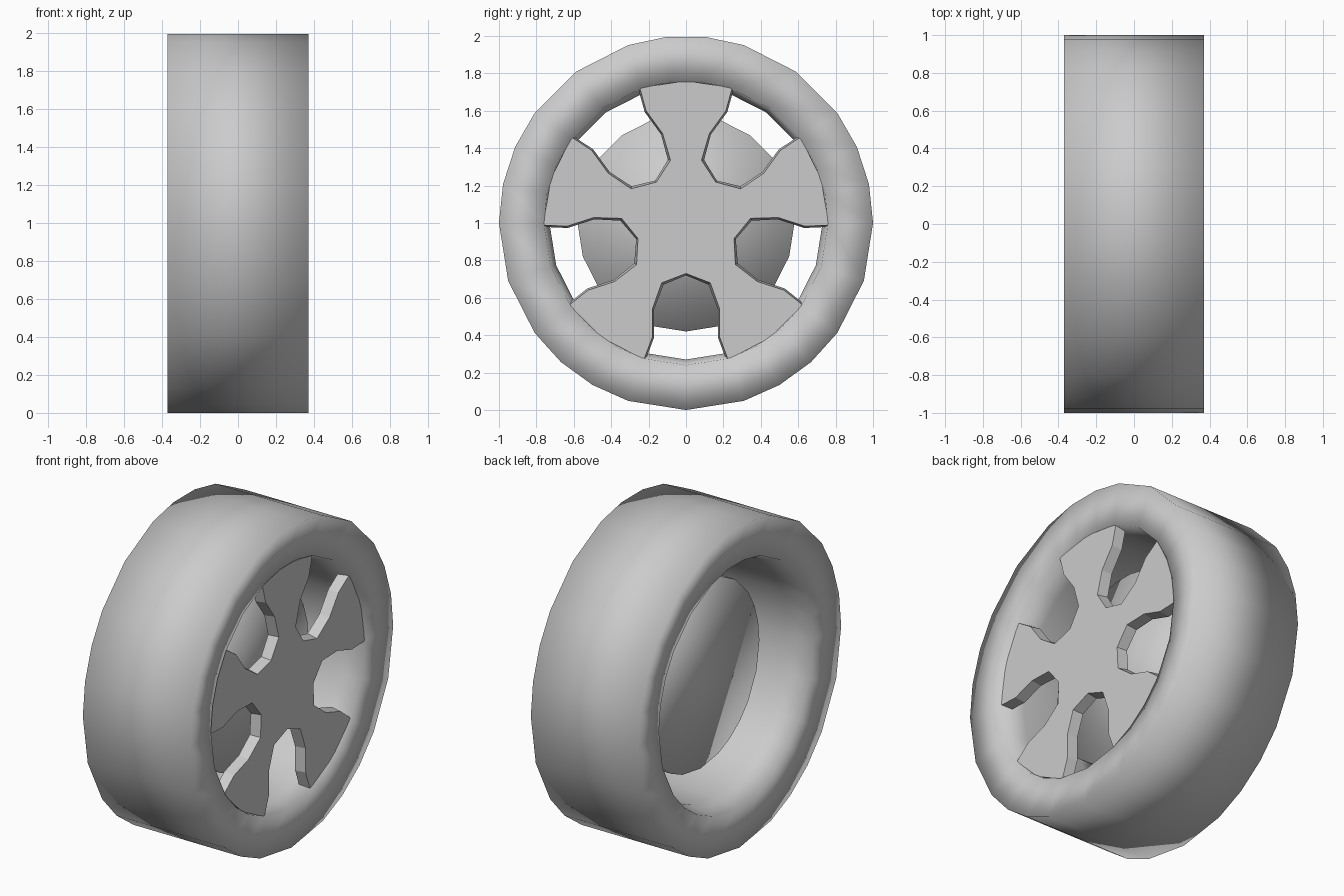
import bpy, bmesh
from math import sin, cos, radians

if "Cube" in bpy.data.objects:
    bpy.data.objects.remove(bpy.data.objects["Cube"])

# Rim angles, measured from the bottom; the uneven spacing repeats five times
ANGLES = [72 * k + a for k in range(5) for a in (0, 18, 30, 42, 54)]
N = len(ANGLES)


def rim_loop(bm, radius, x):
    return [bm.verts.new((x, radius * sin(radians(a)), 1 - radius * cos(radians(a))))
            for a in ANGLES]


def bridge(bm, a, b):
    n = len(a)
    for i in range(n):
        j = (i + 1) % n
        bm.faces.new((a[i], a[j], b[j], b[i]))


def finish(bm, name, smooth):
    bmesh.ops.recalc_face_normals(bm, faces=bm.faces)
    for f in bm.faces:
        f.smooth = smooth
    mesh = bpy.data.meshes.new(name)
    bm.to_mesh(mesh)
    bm.free()
    obj = bpy.data.objects.new(name, mesh)
    bpy.context.collection.objects.link(obj)
    return obj


# Tyre: closed cross-section (radius, x) swept round the axle
bm = bmesh.new()
profile = [(1, -0.37), (1, 0.37), (0.76, 0.345), (0.73, 0.2), (0.73, -0.2), (0.76, -0.345)]
loops = [rim_loop(bm, r, x) for r, x in profile]
for i in range(len(loops)):
    bridge(bm, loops[i], loops[(i + 1) % len(loops)])
finish(bm, "tyre", True)

# Brake drum: capped disc behind the spokes
bm = bmesh.new()
back, front = rim_loop(bm, 0.58, -0.10), rim_loop(bm, 0.58, 0.08)
bridge(bm, back, front)
bm.faces.new(back)
bm.faces.new(front)
finish(bm, "brake_drum", True)

# Spoke plate: five notches cut into a disc; (distance out, half width) per notch
half = [(0.73, 0.225), (0.61, 0.18), (0.46, 0.18), (0.32, 0.13)]
notch = [(d, -w) for d, w in half] + [(0.27, 0)] + [(d, w) for d, w in reversed(half)]


def plate_loop(bm, x, grow):
    verts = []
    for k in range(5):
        a = radians(72 * k)
        for d, w in notch:
            w -= grow * ((w > 0) - (w < 0))
            d += grow if d < 0.4 else 0
            verts.append(bm.verts.new((x, d * sin(a) + w * cos(a),
                                       1 - d * cos(a) + w * sin(a))))
        m = a + radians(36)   # middle of the spoke's outer end
        verts.append(bm.verts.new((x, 0.76 * sin(m), 1 - 0.76 * cos(m))))
    return verts


bm = bmesh.new()
front, back = plate_loop(bm, 0.34, 0), plate_loop(bm, 0.275, 0.01)
bridge(bm, front, back)
bm.faces.new(front)
bm.faces.new(back)
finish(bm, "spoke_plate", False)
